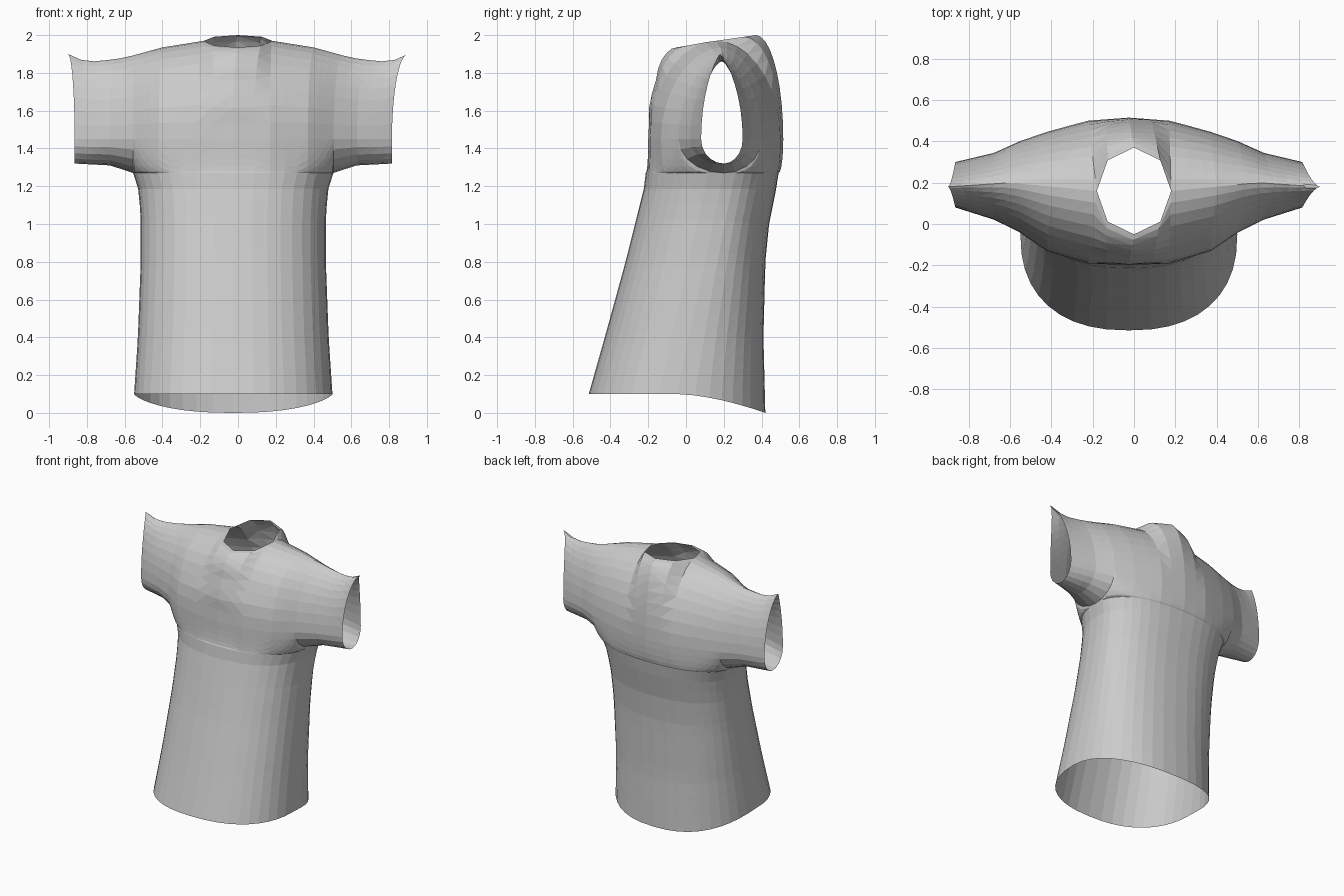
import bpy, bmesh
from math import sin, cos, pi

cube = bpy.data.objects.get("Cube")
if cube:
    bpy.data.objects.remove(cube, do_unlink=True)


def curve(points):
    """Piecewise linear function through (input, output) points."""
    def f(v):
        if v <= points[0][0]:
            return points[0][1]
        for (a, p), (b, q) in zip(points, points[1:]):
            if v <= b:
                return p + (q - p) * (v - a) / (b - a)
        return points[-1][1]
    return f


# Cloth profiles: centre lines by height, widths by height, chest and back by distance from centre
front_line = curve([(.1, -.515), (.4, -.43), (.8, -.32), (1.2, -.22), (1.4, -.2)])
back_line = curve([(0, .42), (.4, .41), (.8, .42), (1, .44), (1.2, .48), (1.4, .51)])
half_width = curve([(.1, .525), (.4, .505), (.8, .49), (1.05, .49), (1.2, .505), (1.27, .53)])
side_line = curve([(.1, -.05), (.8, .1), (1.27, .2)])
chest = curve([(0, -.2), (.2, -.19), (.4, -.13), (.53, -.04), (.65, .02), (.84, .08)])
upper_back = curve([(0, .515), (.2, .5), (.4, .445), (.53, .4), (.65, .345), (.84, .3)])
seam_height = curve([(.18, 1.97), (.4, 1.935), (.6, 1.88), (.75, 1.86), (.84, 1.87), (.9, 1.9)])
seam_depth = curve([(.18, .16), (.6, .2), (.9, .18)])
underarm = curve([(.53, 1.27), (.65, 1.31), (.84, 1.32)])

TORSO, SLEEVE, NECK = 10, 5, 2       # columns from centre to armpit, along sleeve, across half neck
HEM, ARM, TOP = 14, 5, 9             # rows below the armpit, round the underarm, over the shoulder
ROOT, END, MID, PIT = .53, .84, 1.45, 1.27
SQUARE = .85


def column(i):
    """Angle round the torso and distance from centre of a column."""
    if i <= TORSO:
        a = i / TORSO * pi / 2
        return a, ROOT * sin(a) ** SQUARE
    return pi / 2, ROOT + (END - ROOT) * (i - TORSO) / SLEEVE


def ring(a, z, back):
    """Depth of the torso tube at an angle and height."""
    side = side_line(z)
    line = back_line if back else front_line
    return side + (line(z) - side) * max(cos(a), 0) ** SQUARE


def shoulder_point(i, back, r):
    a, x = column(i)
    t = r / TOP * pi / 2
    y = upper_back(x) if back else chest(x)
    if i <= NECK:                    # neck opening
        n = i / NECK * pi / 2
        tx = .18 * sin(n)
        ty = .16 + (.21 if back else -.21) * cos(n)
        tz = 1.97 + (.03 if back else -.035) * cos(n)
    else:                            # shoulder seam
        xn = column(NECK)[1]
        tx = .18 + (x - xn) / (END - xn) * (.9 - .18)
        ty, tz = seam_depth(tx), seam_height(tx)
    c = max(cos(t), 0)
    w = 1 - c
    sharp = c ** (1 + .6 * (x / END) ** 2)
    z = MID + (tz - MID) * sin(t)
    if not back:                     # soft folds across the chest
        y += .008 * sin(26 * z + 4 * x) * sin(2 * t) * max(0, 1 - x / .5)
    return x + (tx - x) * w, ty + (y - ty) * sharp, z, -.025 * (1 - w)


def lower_point(i, back, r):
    a, x = column(i)
    y = upper_back(x) if back else chest(x)
    if r <= ARM:                     # underarm
        t = r / ARM * pi / 2
        w = 1 - max(cos(t), 0)
        z = MID - (MID - underarm(x)) * sin(t)
        goal = ring(a, PIT, back) if i <= TORSO else .2
        return x, y + (goal - y) * w, z, -.025
    t = (r - ARM) / HEM              # torso down to the hem
    hem = .1 - (.1 * max(cos(a), 0) ** 1.4 if back else 0)
    z = PIT + (hem - PIT) * t
    return half_width(z) * sin(a) ** SQUARE, ring(a, z, back), z, -.025


bm = bmesh.new()


def sheet(point, first, last, rows, side, back):
    """Grid of faces over a range of columns and rows."""
    grid = []
    for i in range(first, last + 1):
        line = []
        for r in range(rows + 1):
            x, y, z, shift = point(i, back, r)
            line.append(bm.verts.new((side * x + shift, y, z)))
        grid.append(line)
    for p, q in zip(grid, grid[1:]):
        for r in range(rows):
            bm.faces.new((p[r], q[r], q[r + 1], p[r + 1]))


for side in (-1, 1):
    for back in (False, True):
        sheet(shoulder_point, 0, TORSO + SLEEVE, TOP, side, back)
        sheet(lower_point, 0, TORSO, ARM + HEM, side, back)
        sheet(lower_point, TORSO, TORSO + SLEEVE, ARM, side, back)

# Sew the sheets into one open cloth
bmesh.ops.remove_doubles(bm, verts=bm.verts, dist=.0005)
bmesh.ops.triangulate(bm, faces=bm.faces)
bmesh.ops.recalc_face_normals(bm, faces=bm.faces)
if sum(f.normal.y * (f.calc_center_median().y - .1) for f in bm.faces) < 0:
    bmesh.ops.reverse_faces(bm, faces=bm.faces)

mesh = bpy.data.meshes.new("shirt")
bm.to_mesh(mesh)
bm.free()
shirt = bpy.data.objects.new("shirt", mesh)
bpy.context.collection.objects.link(shirt)

# Plain grey cloth
cloth = bpy.data.materials.new("grey_cloth")
cloth.use_nodes = True
grey = (.6, .6, .6, 1)
cloth.diffuse_color = grey
cloth.node_tree.nodes["Principled BSDF"].inputs["Base Color"].default_value = grey
mesh.materials.append(cloth)
